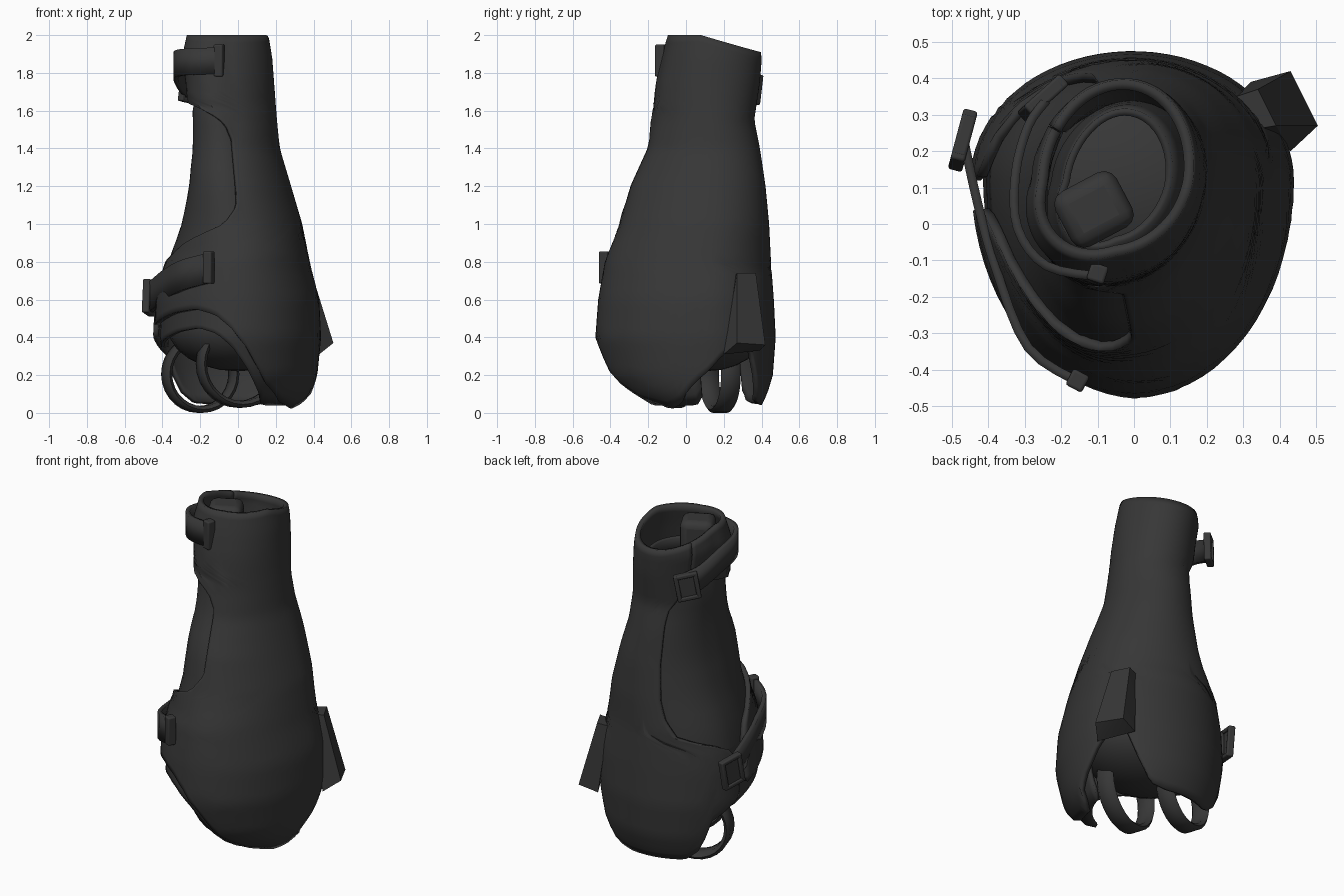
import bpy, bmesh, math
from mathutils import Vector, Matrix

if "Cube" in bpy.data.objects:
    bpy.data.objects.remove(bpy.data.objects["Cube"])

mat = bpy.data.materials.new("charcoal")
mat.diffuse_color = (0.038, 0.038, 0.038, 1)
mat.use_nodes = True
mat.node_tree.nodes["Principled BSDF"].inputs["Base Color"].default_value = mat.diffuse_color


def lerp_table(table, v):
    """Piecewise-linear lookup: rows are (key, value...) with rising keys."""
    if v <= table[0][0]:
        return table[0][1:]
    for a, b in zip(table, table[1:]):
        if v <= b[0]:
            f = (v - a[0]) / (b[0] - a[0])
            return tuple(p + (q - p) * f for p, q in zip(a[1:], b[1:]))
    return table[-1][1:]


def finish(bm, name, angle=40):
    me = bpy.data.meshes.new(name)
    bm.to_mesh(me)
    bm.free()
    ob = bpy.data.objects.new(name, me)
    bpy.context.collection.objects.link(ob)
    me.materials.append(mat)
    bpy.ops.object.select_all(action='DESELECT')
    ob.select_set(True)
    bpy.context.view_layer.objects.active = ob
    bpy.ops.object.shade_smooth_by_angle(angle=math.radians(angle))
    return ob


def thicken(ob, t, offset=-1):
    m = ob.modifiers.new("thickness", 'SOLIDIFY')
    m.thickness, m.offset = t, offset


# z: left x, right x, front y, back y
PROFILE = [(0, -.34, .33, -.17, .38), (.1, -.39, .40, -.33, .43), (.2, -.42, .42, -.42, .46),
           (.4, -.45, .44, -.48, .475), (.6, -.44, .43, -.465, .465), (.8, -.40, .38, -.43, .45),
           (1, -.325, .34, -.35, .44), (1.2, -.275, .28, -.29, .42), (1.4, -.255, .22, -.20, .39),
           (1.55, -.255, .205, -.17, .36), (1.75, -.265, .19, -.145, .39), (1.88, -.285, .18, -.12, .40),
           (2, -.26, .16, -.085, .38)]
# z: angle of the front opening edge, angle of the rear opening edge
OPENING = [(.4, -172, 180), (.65, -172, 178), (.72, -170, 168), (.80, -165, 122), (.9, -140, 114),
           (1, -104, 112), (1.1, -92, 112), (1.45, -92, 112), (1.53, -100, 115), (1.6, -122, 128),
           (1.68, -185, 143), (1.75, -214, 145), (2, -214, 145)]
# angle: height of the lower hem
HEM = [(-180, .45), (-140, .53), (-120, .55), (-105, .52), (-94, .45), (-84, .35), (-69, .15),
       (-55, .06), (-36, .02), (-22, .05), (-3, .2), (10, .29), (25, .37), (38, .36), (48, .2), (60, .06),
       (75, .04), (130, .05), (143, .12), (150, .3), (180, .42)]


def surface(deg, z, inset=0.0):
    xl, xr, yf, yb = lerp_table(PROFILE, z)
    a, cx, cy = math.radians(deg), (xl + xr) / 2, .12
    ry = (yb - cy) if math.sin(a) > 0 else (cy - yf)
    # the wrist bulges toward the front left and is slimmer across the other diagonal
    q = math.sin(a) * math.cos(a)
    gain = .36 if q > 0 and math.sin(a) < 0 else .1
    k = 1 + gain * q * min(1, max(0, (z - .85) / .4))
    return Vector((cx + ((xr - xl) / 2 * k - inset) * math.cos(a), cy + (ry * k - inset) * math.sin(a), z))


def sheet(name, n, m, point, t):
    bm = bmesh.new()
    g = [[bm.verts.new(point(i / n, j / m)) for j in range(m + 1)] for i in range(n + 1)]
    for i in range(n):
        for j in range(m):
            bm.faces.new((g[i][j], g[i + 1][j], g[i + 1][j + 1], g[i][j + 1]))
    bmesh.ops.remove_doubles(bm, verts=bm.verts, dist=1e-5)
    ob = finish(bm, name)
    thicken(ob, t)
    return ob


# Main wrap-around shell with the side opening and scalloped hem
def shell_point(s, t):
    zb = lerp_table(HEM, -172 + 352 * s)[0]
    rim = surface(-214 + 359 * s, 2)
    z = zb + t * (2 - .3 * max(0, rim.y - .08) - zb)
    a0, a1 = lerp_table(OPENING, z)
    return surface(a0 + (a1 - a0) * s, z)


sheet("outer_shell", 72, 48, shell_point, .028)


# Lining that peeks out under the front hem and closes the side seam
def lining_point(s, t):
    deg = -200 + 195 * s
    zb = max(.04, lerp_table(HEM, max(deg, -180))[0] - .1)
    return surface(deg, zb + t * (.7 - zb), .035)


sheet("front_lining", 40, 12, lining_point, .02)


# Inner sleeve seen through the side opening, narrowing at the wrist
def sleeve_point(s, t):
    z = .62 + t * 1.2
    return surface(360 * s, z, .03 + .05 * max(0, (z - 1.6) / .22))


sheet("inner_sleeve", 48, 16, sleeve_point, .02)

# Padding inside the hand compartment
bm = bmesh.new()
bmesh.ops.create_uvsphere(bm, u_segments=24, v_segments=12, radius=1)
for v in bm.verts:
    v.co = Vector((.0 + v.co.x * .37, .1 + v.co.y * .33, .45 + v.co.z * .23))
finish(bm, "palm_pad")


# Finger loops
def loop(name, centre, r, turn):
    bm = bmesh.new()
    n = 28
    rot = Matrix.Rotation(math.radians(turn), 3, 'Z')
    section = [(0, -.055), (.018, -.04), (.018, .04), (0, .055), (-.018, .04), (-.018, -.04)]
    rings = []
    for i in range(n):
        a = 2 * math.pi * i / n
        rings.append([bm.verts.new(Vector(centre) + rot @ Vector(
            ((r + d) * math.cos(a), w, (r + d) * math.sin(a)))) for d, w in section])
    for i in range(n):
        p, q = rings[i], rings[(i + 1) % n]
        for k in range(6):
            bm.faces.new((p[k], p[k - 1], q[k - 1], q[k]))
    bmesh.ops.recalc_face_normals(bm, faces=bm.faces)
    finish(bm, name, 60)


loop("finger_loop_outer", (-.2, .18, .205), .187, 18)
loop("finger_loop_inner", (.01, -.06, .26), .215, 18)


# Straps: flat ribbons along smoothed paths
def strap(name, pts, width, t=.025):
    pts = [Vector(p) for p in pts]
    path = []
    for i in range(len(pts) - 1):
        p0, p1, p2, p3 = pts[max(i - 1, 0)], pts[i], pts[i + 1], pts[min(i + 2, len(pts) - 1)]
        for k in range(4):
            f = k / 4
            path.append(.5 * (2 * p1 + (p2 - p0) * f + (2 * p0 - 5 * p1 + 4 * p2 - p3) * f ** 2
                              + (3 * p1 - p0 - 3 * p2 + p3) * f ** 3))
    path.append(pts[-1])
    bm = bmesh.new()
    half = Vector((0, 0, width / 2))
    rows = [(bm.verts.new(p - half), bm.verts.new(p + half)) for p in path]
    for a, b in zip(rows, rows[1:]):
        bm.faces.new((a[0], a[1], b[1], b[0]))
    thicken(finish(bm, name), t, 0)


strap("lower_strap", [(-.14, -.44, .77), (-.29, -.34, .73), (-.38, -.12, .68), (-.43, .06, .64),
                      (-.465, .22, .61)], .16)
strap("upper_strap", [(-.09, -.145, 1.865), (-.24, -.115, 1.86), (-.32, -.01, 1.85), (-.325, .14, 1.82),
                      (-.29, .27, 1.76), (-.24, .34, 1.73)], .14)


# Strap end tabs and buckles, turned so that local y faces outward
def place(bm, centre, turn, tilt=0):
    m = Matrix.Translation(centre) @ Matrix.Rotation(math.radians(turn), 4, 'Z') @ Matrix.Rotation(
        math.radians(tilt), 4, 'Y')
    bmesh.ops.transform(bm, matrix=m, verts=bm.verts)


def box(bm, size, centre):
    vs = bmesh.ops.create_cube(bm, size=1)["verts"]
    for v in vs:
        v.co = Vector([c * s + o for c, s, o in zip(v.co, size, centre)])


def bevel(ob, width=.008):
    m = ob.modifiers.new("soft_edges", 'BEVEL')
    m.width, m.segments = width, 3


# the last box is the padded tongue standing inside the wrist
for name, c, turn, size, soft in (("lower_strap_tab", (-.155, -.43, .77), -28, (.05, .05, .17), .008),
                                  ("upper_strap_tab", (-.1, -.135, 1.865), -18, (.05, .05, .17), .008),
                                  ("wrist_tongue", (-.11, .04, 1.8), 28, (.19, .17, .38), .04)):
    bm = bmesh.new()
    box(bm, size, (0, 0, 0))
    place(bm, c, turn)
    bevel(finish(bm, name), soft)

for name, c, turn, tilt, w, h in (("lower_buckle", (-.47, .23, .61), 75, 10, .12, .18),
                                  ("upper_buckle", (-.25, .345, 1.72), 42, 10, .11, .16)):
    bm = bmesh.new()
    for sgn in (-1, 1):
        box(bm, (.025, .04, h), (sgn * w / 2, 0, 0))
        box(bm, (w, .04, .025), (0, 0, sgn * (h / 2 - .012)))
    box(bm, (w * .8, .02, h * .85), (0, 0, 0))
    place(bm, c, turn, tilt)
    bevel(finish(bm, name))

# Wedge-shaped side tab
bm = bmesh.new()
for p in ((.39, .27, .74), (.34, .37, .74), (.505, .27, .37), (.43, .42, .36),
          (.43, .2, .31), (.32, .39, .33), (.33, .26, .73), (.28, .35, .73)):
    bm.verts.new(p)
bmesh.ops.convex_hull(bm, input=bm.verts)
finish(bm, "side_wedge", 25)
